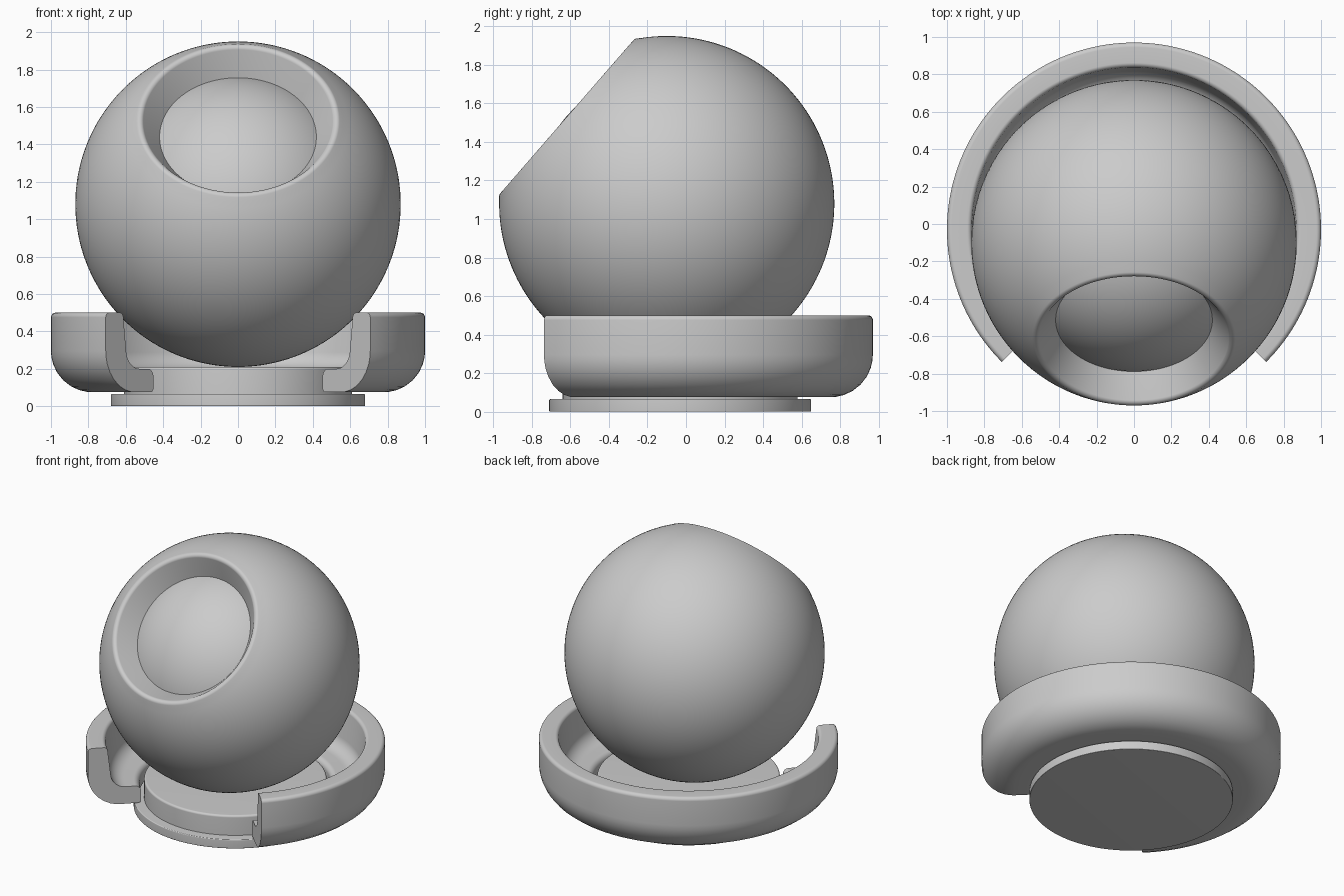
import bpy
import bmesh
from math import sin, cos, pi, radians, tan
from mathutils import Vector

if "Cube" in bpy.data.objects:
    bpy.data.objects.remove(bpy.data.objects["Cube"])


def rounded(points, radii, closed=True, steps=8):
    """Return the profile with each corner replaced by a fillet."""
    pts = [Vector(p) for p in points]
    n, out = len(pts), []
    for i, p in enumerate(pts):
        if radii[i] == 0 or (not closed and i in (0, n - 1)):
            out.append(p)
            continue
        a = (pts[i - 1] - p).normalized()
        b = (pts[(i + 1) % n] - p).normalized()
        half = a.angle(b) / 2
        r = radii[i]
        centre = p + (a + b).normalized() * (r / sin(half))
        start = p + a * (r / tan(half)) - centre
        end = p + b * (r / tan(half)) - centre
        for k in range(steps + 1):
            t = k / steps
            out.append(centre + (start.lerp(end, t)).normalized() * r)
    return out


def revolve(name, profile, location, start=0, sweep=360, segments=128,
            closed=False, tilt=0):
    """Spin an (r, z) profile around z; partial sweeps get end caps."""
    full = sweep == 360
    bm = bmesh.new()
    rings = []
    for i in range(segments if full else segments + 1):
        a = radians(start + sweep * i / segments)
        rings.append([bm.verts.new((r * cos(a), r * sin(a), z)) for r, z in profile])
    m = len(profile)
    for i in range(segments):
        p, q = rings[i], rings[(i + 1) % len(rings)]
        for j in range(m if closed else m - 1):
            k = (j + 1) % m
            bm.faces.new((p[j], q[j], q[k], p[k]))
    if not full:
        bm.faces.new(rings[0])
        bm.faces.new(rings[-1][::-1])
    bmesh.ops.remove_doubles(bm, verts=bm.verts, dist=1e-5)
    bmesh.ops.recalc_face_normals(bm, faces=bm.faces)
    mesh = bpy.data.meshes.new(name)
    bm.to_mesh(mesh)
    bm.free()
    obj = bpy.data.objects.new(name, mesh)
    bpy.context.collection.objects.link(obj)
    obj.location = location
    obj.rotation_euler.x = radians(tilt)
    bpy.ops.object.select_all(action='DESELECT')
    obj.select_set(True)
    bpy.context.view_layer.objects.active = obj
    bpy.ops.object.shade_smooth_by_angle(angle=radians(35))
    return obj


def arc(radius, first, last, count):
    """Points of a circle in (r, z), angles in degrees from the +z pole."""
    angles = [radians(first + (last - first) * i / count) for i in range(count + 1)]
    return [Vector((abs(radius * sin(a)), radius * cos(a))) for a in angles]


BASE = (0, -0.03, 0)
BALL = (0, -0.1, 1.08)

# Foot disc and the plinth standing on it
revolve("foot_disc", rounded([(0, 0), (0.68, 0), (0.68, 0.065), (0, 0.065)],
                             [0, 0.004, 0.006, 0], closed=False), BASE)
revolve("plinth", rounded([(0, 0.06), (0.61, 0.06), (0.61, 0.21), (0, 0.21)],
                          [0, 0, 0.015, 0], closed=False), BASE)

# Open tray ring, three quarters round, gap at the front
tray = rounded([(0.64, 0.075), (1, 0.075), (1, 0.5), (0.87, 0.5), (0.835, 0.2), (0.64, 0.2)],
               [0.02, 0.22, 0.025, 0.025, 0.1, 0.04])
revolve("tray_ring", tray, BASE, start=-45, sweep=270, closed=True)

# Outer shell with a tilted round window, and the core ball seen through it
rim = rounded([arc(0.87, 40, 40, 1)[0], (0.522, 0.70), (0.40, 0.52)],
              [0, 0.025, 0], closed=False)
revolve("ball_shell", arc(0.87, 180, 40, 60) + rim[1:], BALL, tilt=49)
revolve("core_ball", arc(0.69, 180, 0, 48), BALL, segments=96, tilt=49)
